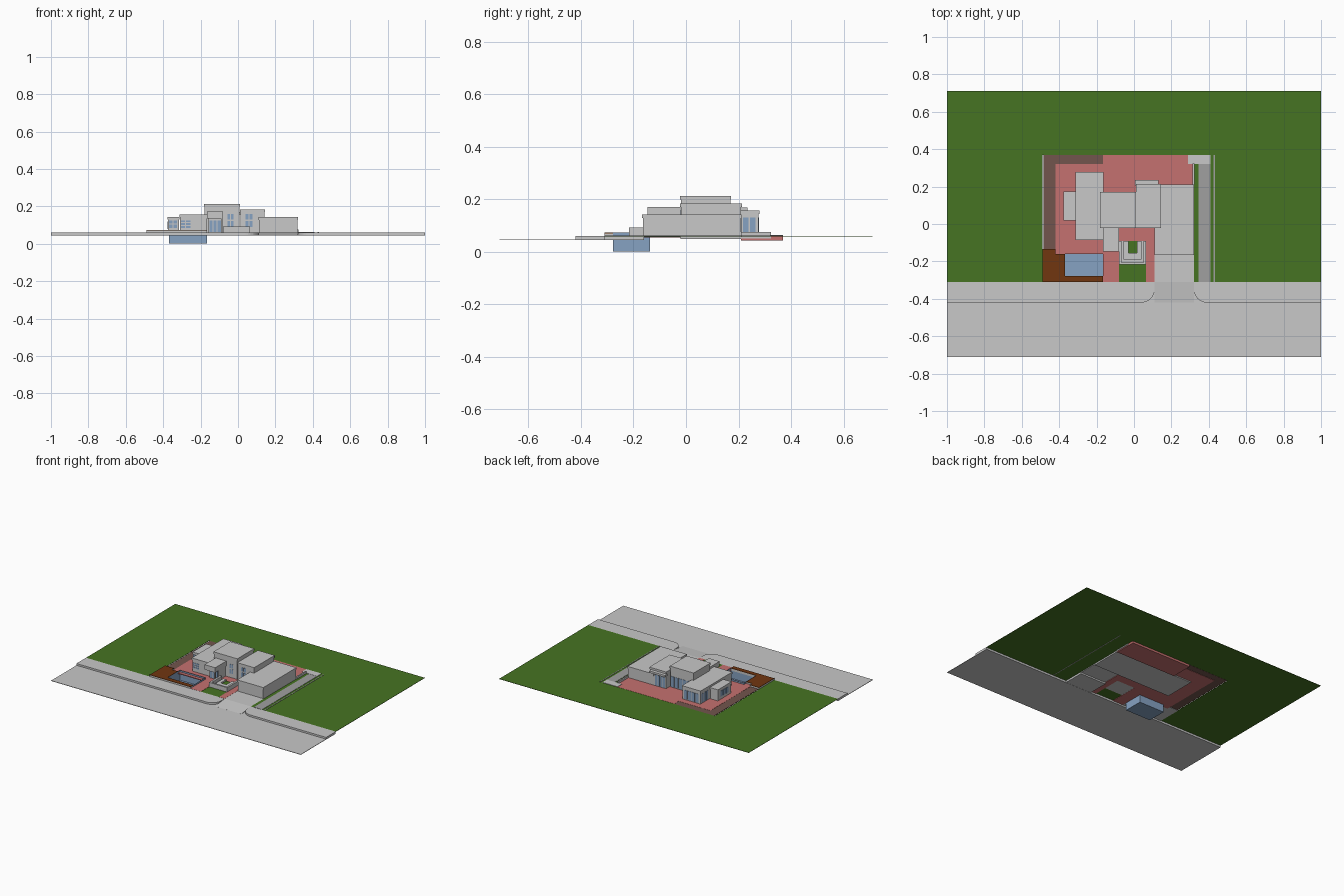
import bpy, bmesh, math

cube = bpy.data.objects.get("Cube")
if cube:
    bpy.data.objects.remove(cube, do_unlink=True)


def material(name, rgb):
    m = bpy.data.materials.new(name)
    m.use_nodes = True
    m.diffuse_color = (*rgb, 1)
    m.node_tree.nodes["Principled BSDF"].inputs["Base Color"].default_value = (*rgb, 1)
    return m


CONCRETE = material("pale concrete", (.58, .58, .58))
PATH = material("path grey", (.35, .35, .35))
GRASS = material("grass green", (.061, .175, .016))
PINK = material("terrace pink", (.56, .165, .16))
DUSK = material("dull terracotta", (.17, .09, .075))
WOOD = material("deck brown", (.165, .037, .005))
BLUE = material("pool and glass blue", (.24, .36, .54))


def finish(name, bm, mat):
    bmesh.ops.recalc_face_normals(bm, faces=bm.faces)
    me = bpy.data.meshes.new(name)
    bm.to_mesh(me)
    bm.free()
    me.materials.append(mat)
    ob = bpy.data.objects.new(name, me)
    bpy.context.collection.objects.link(ob)
    return ob


def prism(name, outline, z0, z1, mat):
    """Extrude a plan outline from z0 to z1."""
    bm = bmesh.new()
    face = bm.faces.new([bm.verts.new((x, y, z0)) for x, y in outline])
    up = bmesh.ops.extrude_face_region(bm, geom=[face])
    for v in up["geom"]:
        if isinstance(v, bmesh.types.BMVert):
            v.co.z = z1
    return finish(name, bm, mat)


def box(name, x0, x1, y0, y1, z0, z1, mat=CONCRETE):
    return prism(name, [(x0, y0), (x1, y0), (x1, y1), (x0, y1)], z0, z1, mat)


def windows(name, side, at, a0, a1, z0, z1, cols=1, rows=1, gap=.006):
    """Grid of glass plates on a wall facing the given side."""
    w = (a1 - a0 - gap * (cols - 1)) / cols
    h = (z1 - z0 - gap * (rows - 1)) / rows
    for c in range(cols):
        for r in range(rows):
            a, z = a0 + c * (w + gap), z0 + r * (h + gap)
            if side in ("front", "back"):
                box(name, a, a + w, at - .002, at + .002, z, z + h, BLUE)
            else:
                box(name, at - .002, at + .002, a, a + w, z, z + h, BLUE)


G = .06  # ground level

# Street, sidewalks with rounded driveway corners, and driveway
box("street", -1, 1, -.71, -.31, .044, .047)


def sidewalk(name, outer, inner, radius):
    s = 1 if inner > outer else -1
    pts = [(outer, -.31), (outer, -.42)]
    for i in range(9):
        a = math.pi / 2 * i / 8
        pts.append((inner - s * radius * (1 - math.sin(a)), -.42 + radius * (1 - math.cos(a))))
    pts.append((inner, -.31))
    prism(name, pts, .045, G, CONCRETE)


sidewalk("right_sidewalk", -1, .11, .07)
sidewalk("left_sidewalk", 1, .32, .07)
box("driveway", .11, .32, -.31, -.16, .045, G)
ramp = box("driveway_ramp", .11, .32, -.42, -.31, .045, G)
for v in ramp.data.vertices:
    if v.co.y < -.4 and v.co.z > .05:
        v.co.z = .0472

# Lawn around the plot
box("back_lawn", -1, 1, .37, .71, G - .002, G, GRASS)
box("right_lawn", -1, -.49, -.31, .37, G - .002, G, GRASS)
box("left_lawn", .32, 1, -.31, .37, G - .002, G, GRASS)
box("front_garden", -.08, .07, -.31, -.215, G - .002, G, GRASS)

# Terraces
box("right_border", -.485, -.42, -.135, .37, G - .003, G, DUSK)
box("back_border", -.42, -.16, .32, .37, G - .003, G, DUSK)
box("main_terrace", -.42, -.165, -.16, .32, G - .005, G + .001, PINK)
box("back_terrace", -.165, .32, .21, .37, .043, G + .001, PINK)
box("entry_terrace", -.165, -.08, -.31, .21, G - .005, G + .001, PINK)
box("garage_side_terrace", .065, .11, -.31, .21, G - .005, G + .001, PINK)
box("court_terrace", -.08, .065, -.09, .21, G - .005, G + .001, PINK)
box("house_slab", -.31, .32, -.02, .21, G - .012, G - .004)

# Side path, its edging and the low wall beside the terrace
box("side_path", .345, .41, -.31, .32, G - .001, G + .002, PATH)
box("path_end", .29, .41, .32, .37, G - .001, G + .003)
box("path_edging", .426, .432, -.31, .37, G - .003, G + .002, PATH)
box("low_wall", .314, .324, .21, .323, G - .01, .075)

# Raised pool deck: pale base with boards on top
for i, (x0, x1, y0, y1) in enumerate([(-.49, -.42, -.31, -.135),
                                      (-.42, -.37, -.31, -.16),
                                      (-.37, -.165, -.31, -.277)]):
    box("deck_base", x0, x1, y0, y1, G - .005, .070)
    box("deck_boards", x0, x1, y0, y1, .070, .073, WOOD)

# Open pool basin
pool = box("pool_basin", -.368, -.165, -.277, -.137, 0, .073, BLUE)
bm = bmesh.new()
bm.from_mesh(pool.data)
top = [f for f in bm.faces if f.calc_center_median().z > .07]
bmesh.ops.delete(bm, geom=top, context="FACES")
bm.to_mesh(pool.data)
bm.free()


# House volumes, each a wall block with a slightly proud roof slab
def volume(name, x0, x1, y0, y1, height, lip=.003):
    box(name + "_walls", x0 + lip, x1 - lip, y0 + lip, y1 - lip, G - .004, height - .014)
    box(name + "_roof", x0, x1, y0, y1, height - .014, height)


volume("garage", .11, .32, -.167, .212, .142)
volume("tall_hall", -.182, .01, -.022, .172, .212)
volume("middle_block", .01, .145, -.022, .213, .184)
volume("right_wing", -.312, -.163, -.085, .279, .157)
volume("side_bay", -.377, -.312, .018, .173, .143)
box("rear_canopy", .005, .13, .205, .235, .155, .169)

# Entry porch with canopy
box("porch_walls", -.16, -.085, -.1, -.02, G - .004, .135)
box("porch_canopy", -.166, -.08, -.147, -.02, .135, .171)
box("porch_post", -.091, -.083, -.144, -.136, G, .135)
windows("entry_door", "front", -.101, -.153, -.092, .064, .125, cols=3)

# Front court planter: stepped walls with a planted middle
box("court_front_wall", -.08, .065, -.217, -.205, G - .004, .092)
for x0, x1 in ((-.08, -.066), (.051, .065)):
    box("court_side_wall", x0, x1, -.205, -.09, G - .004, .092)
box("court_floor", -.066, .051, -.205, -.09, G - .004, .065)
box("planter_front", -.055, .04, -.19, -.155, .065, .078)
for x0, x1 in ((-.055, -.03), (.015, .04)):
    box("planter_side", x0, x1, -.155, -.09, .065, .078)
box("planter_grass", -.03, .015, -.155, -.09, .064, .068, GRASS)

# Windows
windows("wing_front_window", "front", -.082, -.305, -.255, .085, .125, 2, 3)
windows("bay_front_window", "front", .021, -.37, -.325, .085, .125, 2, 2)
windows("hall_upper_window", "front", -.019, -.055, -.025, .13, .158, 2, 1)
windows("hall_lower_window", "front", -.019, -.055, -.025, .09, .122, 2, 1)
windows("middle_upper_window", "front", -.019, .04, .078, .13, .158, 2, 1)
windows("middle_lower_window", "front", -.019, .04, .078, .09, .122, 2, 1)
windows("hall_back_window", "back", .169, -.15, 0, .064, .14, 5)
windows("middle_back_window", "back", .21, .02, .1, .064, .14, 4)
windows("wing_back_window", "back", .276, -.295, -.18, .066, .13, 4)
windows("wing_side_window", "right", -.309, .19, .265, .066, .13, 3)
windows("bay_side_window", "right", -.374, .05, .14, .08, .12, 3)
windows("wing_inner_window", "left", -.166, .19, .265, .066, .13, 3)
